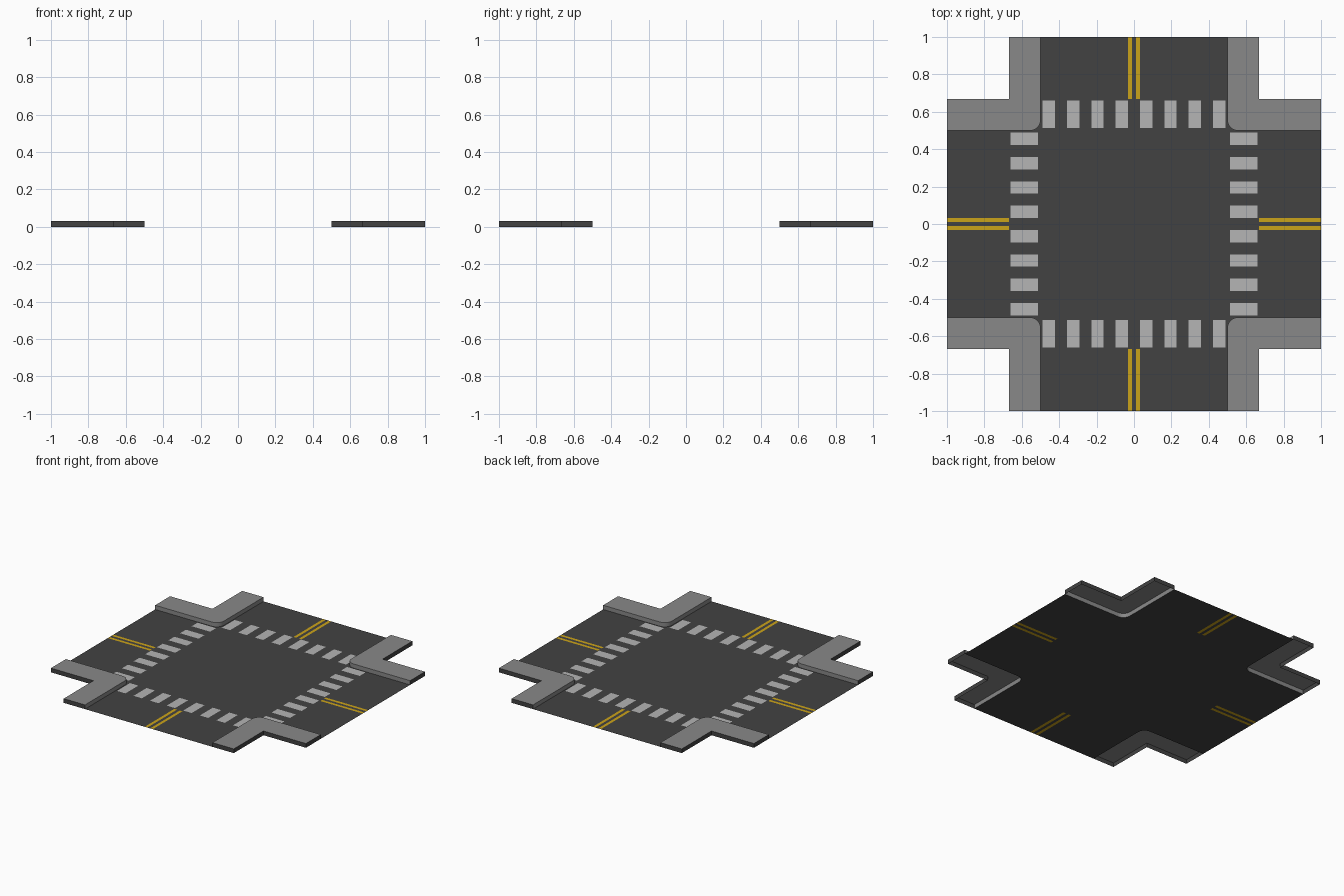
import bpy, math

if "Cube" in bpy.data.objects:
    bpy.data.objects.remove(bpy.data.objects["Cube"])

CURB, WALK, LINE = 0.5, 0.667, 0.668   # road edge, sidewalk outer edge, start of centre lines
HEIGHT, RADIUS, SEGS = 0.03, 0.055, 8


def material(name, rgb):
    m = bpy.data.materials.new(name)
    m.diffuse_color = (*rgb, 1)
    m.use_nodes = True
    m.node_tree.nodes["Principled BSDF"].inputs["Base Color"].default_value = m.diffuse_color
    return m


asphalt = material("asphalt", (0.055, 0.055, 0.055))
concrete = material("concrete", (0.25, 0.25, 0.25))
white = material("white_paint", (0.46, 0.46, 0.46))
yellow = material("yellow_paint", (0.60, 0.37, 0.01))


def quarter(name, verts, faces, mats, slots=None):
    """Build one quadrant and mirror it in x and y."""
    mesh = bpy.data.meshes.new(name)
    mesh.from_pydata(verts, [], faces)
    for m in mats:
        mesh.materials.append(m)
    for poly, slot in zip(mesh.polygons, slots or []):
        poly.material_index = slot
    ob = bpy.data.objects.new(name, mesh)
    bpy.context.collection.objects.link(ob)
    mod = ob.modifiers.new("mirror", 'MIRROR')
    mod.use_axis = (True, True, False)
    mod.merge_threshold = 0.0005
    return ob


# Rounded kerb corner, from the x = CURB side round to the y = CURB side
c = CURB + RADIUS
arc = [(c + RADIUS * math.cos(a), c + RADIUS * math.sin(a))
       for a in (math.pi + i * math.pi / 2 / SEGS for i in range(SEGS + 1))]

# Road: flat cross with the double centre lines cut into the surface
steps = [0, 0.011, 0.032, CURB, LINE, 1]
n = len(steps)
verts = [(x, y, 0) for y in steps for x in steps]
faces, slots = [], []
for j in range(n - 1):
    for i in range(n - 1):
        if min(i, j) < 3:
            faces.append((j * n + i, j * n + i + 1, (j + 1) * n + i + 1, (j + 1) * n + i))
            slots.append(1 if min(i, j) == 1 and max(i, j) == 4 else 0)
# small road fillet outside the rounded kerb
corner = 3 * n + 3
start = len(verts)
verts += [(x, y, 0) for x, y in arc]
for k in range(SEGS):
    faces.append((corner, start + k + 1, start + k))
    slots.append(0)
quarter("road", verts, faces, [asphalt, yellow], slots)

# Crosswalk stripes: flat painted rectangles just above the road
verts, faces = [], []
for k in range(4):
    a, b = 0.032 + 0.13 * k, 0.098 + 0.13 * k
    for x0, x1, y0, y1 in ((a, b, 0.514, 0.659), (0.514, 0.659, a, b)):
        s = len(verts)
        verts += [(x0, y0, 0.002), (x1, y0, 0.002), (x1, y1, 0.002), (x0, y1, 0.002)]
        faces.append((s, s + 1, s + 2, s + 3))
quarter("crosswalk_stripes", verts, faces, [white])

# Sidewalks: L-shaped raised corners, open underneath, dark on outer sides and ends
outline = [(CURB, 1)] + arc + [(1, CURB), (1, WALK), (WALK, WALK), (WALK, 1)]
m = len(outline)
verts = [(x, y, z) for z in (0, HEIGHT) for x, y in outline]
faces = [tuple(range(m, 2 * m))]
slots = [0]
for k in range(m):
    q = (k + 1) % m
    faces.append((k, q, q + m, k + m))
    slots.append(0 if k < SEGS + 2 else 1)
walk = quarter("sidewalks", verts, faces, [concrete, asphalt], slots)
bpy.context.view_layer.objects.active = walk
walk.select_set(True)
bpy.ops.object.shade_smooth_by_angle(angle=math.radians(30))
